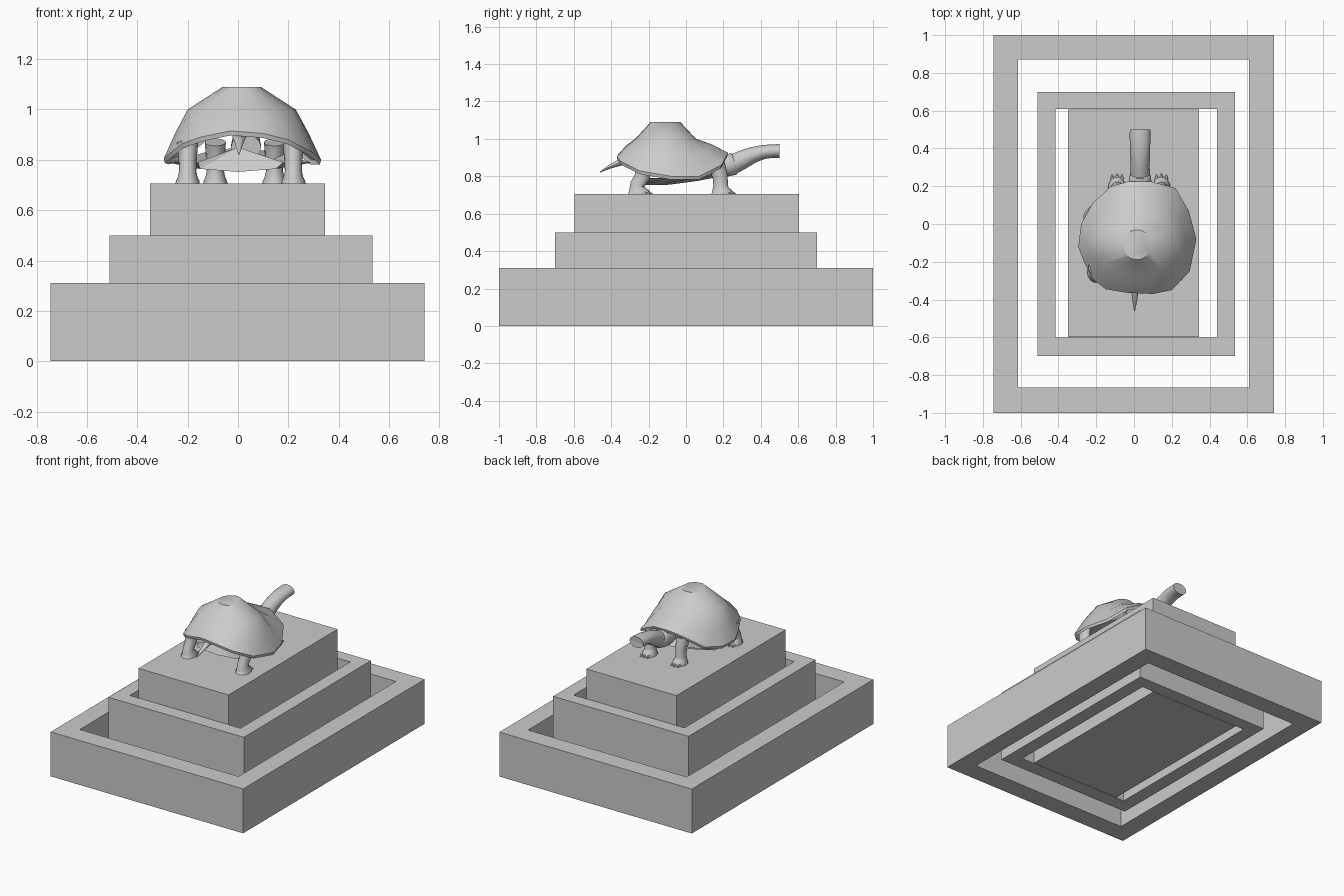
import bpy, bmesh, math
from mathutils import Vector

if "Cube" in bpy.data.objects:
    bpy.data.objects.remove(bpy.data.objects["Cube"])


def loft(name, rings, caps=(True, True), cyclic=False, smooth=None):
    """Skin a list of equal-length closed rings."""
    bm = bmesh.new()
    vs = [[bm.verts.new(p) for p in r] for r in rings]
    n = len(rings[0])
    pairs = list(zip(vs, vs[1:])) + ([(vs[-1], vs[0])] if cyclic else [])
    for a, b in pairs:
        for i in range(n):
            j = (i + 1) % n
            bm.faces.new((a[i], a[j], b[j], b[i]))
    if not cyclic:
        if caps[0]:
            bm.faces.new(vs[0])
        if caps[1]:
            bm.faces.new(vs[-1])
    return finish(name, bm, smooth)


def finish(name, bm, smooth=None):
    bmesh.ops.recalc_face_normals(bm, faces=bm.faces[:])
    me = bpy.data.meshes.new(name)
    bm.to_mesh(me)
    bm.free()
    ob = bpy.data.objects.new(name, me)
    bpy.context.collection.objects.link(ob)
    if smooth:
        bpy.ops.object.select_all(action='DESELECT')
        ob.select_set(True)
        bpy.context.view_layer.objects.active = ob
        bpy.ops.object.shade_smooth_by_angle(angle=math.radians(smooth))
    return ob


def tube(name, path, n=14):
    """Path entries: x, y, z, radius across x, radius in the y-z plane."""
    rings = []
    for k, (x, y, z, rx, rv) in enumerate(path):
        a, b = path[max(k - 1, 0)], path[min(k + 1, len(path) - 1)]
        t = (Vector(b[:3]) - Vector(a[:3])).normalized()
        u = Vector((1, 0, 0))
        u = (u - t * u.dot(t)).normalized()
        v = t.cross(u)
        c = Vector((x, y, z))
        rings.append([c + u * rx * math.cos(2 * math.pi * i / n)
                      + v * rv * math.sin(2 * math.pi * i / n) for i in range(n)])
    return loft(name, rings, smooth=45)


def rect(x0, x1, y0, y1, z):
    return [(x0, y0, z), (x1, y0, z), (x1, y1, z), (x0, y1, z)]


def frame(name, outer, inner, h):
    loft(name, [rect(*outer, 0), rect(*outer, h), rect(*inner, h), rect(*inner, 0)],
         cyclic=True)


# Nested stepped base: two open frames and a solid centre block
frame("lower_frame", (-.745, .74, -1, 1), (-.615, .61, -.865, .87), .31)
frame("middle_frame", (-.51, .535, -.7, .7), (-.415, .44, -.6, .61), .50)
loft("centre_block", [rect(-.35, .345, -.597, .605, 0), rect(-.35, .345, -.597, .605, .705)])

# Shell: irregular faceted dome rising from an arched rim
rim = [(.33, -.08, .80), (.29, .07, .80), (.22, .19, .86), (.09, .225, .925),
       (-.03, .225, .925), (-.12, .20, .90), (-.22, .11, .82), (-.28, 0, .80),
       (-.295, -.12, .805), (-.265, -.20, .83), (-.22, -.29, .865), (-.15, -.345, .89),
       (-.03, -.365, .915), (.10, -.37, .905), (.20, -.35, .88), (.295, -.25, .83)]
cx, cy = .015, -.11


def dome(rx, ry, z):
    out = []
    for x, y, _ in rim:
        a = math.atan2((y - cy) / .31, (x - cx) / .31)
        out.append((cx + rx * math.cos(a), cy + ry * math.sin(a), z))
    return out


lip = [(cx + (x - cx) * .985, cy + (y - cy) * .985, z - .018) for x, y, z in rim]
upper = dome(.215, .165, 1.0)
waist = [tuple(.5 * (p + q) + e for p, q, e in zip(a, b, (0, 0, .008)))
         for a, b in zip(rim, upper)]
loft("shell", [lip, rim, waist, upper, dome(.075, .08, 1.09)], caps=(False, True), smooth=38)

# Belly plate: keeled plate with bridges up to the shell sides
rows = [(-.23, .15, .752, .79, .17), (-.09, .17, .755, .79, .29),
        (.06, .17, .775, .79, .275), (.19, .12, .80, .83, .14)]
bm = bmesh.new()
grid = []
for y, w, zc, ze, wo in rows:
    grid.append([bm.verts.new(p) for p in ((-wo + .01, y, ze), (-w, y, zc + .012), (0, y, zc),
                                           (w, y, zc + .012), (wo + .01, y, ze))])
for a, b in zip(grid, grid[1:]):
    for i in range(4):
        bm.faces.new((a[i], a[i + 1], b[i + 1], b[i]))
# raised tongues closing the belly front and rear
for row, dy in ((grid[0], .05), (grid[-1], -.04)):
    tip = bm.verts.new((0, row[2].co.y + dy, .85))
    for i in range(4):
        bm.faces.new((row[i], row[i + 1], tip))
finish("belly_plate", bm, 20)

# Neck and head with a collar fold at the shell opening
tube("neck_collar", [(.032, .15, .85, .06, .05), (.032, .22, .858, .06, .06),
                     (.032, .255, .866, .058, .061), (.032, .265, .869, .05, .05)])
tube("neck_head", [(.032, .20, .85, .05, .05), (.032, .26, .868, .052, .054),
                   (.032, .31, .893, .051, .051), (.032, .36, .915, .052, .044),
                   (.032, .42, .931, .054, .038), (.032, .47, .935, .055, .037),
                   (.032, .50, .935, .054, .038), (.032, .495, .935, .042, .028)])

# Tail
tube("tail", [(.005, -.29, .89, .028, .022), (.005, -.35, .875, .02, .018),
              (.004, -.41, .85, .012, .010), (.003, -.46, .822, .002, .002)], 8)


def leg(name, x, top_y, foot_y, top_x):
    m = .5 * (top_y + foot_y)
    tube(name, [(top_x, top_y, .87, .042, .048), (.5 * (x + top_x), m + .01, .80, .036, .042),
                (x, foot_y, .755, .034, .040), (x, foot_y, .732, .039, .045),
                (x, foot_y + .006, .715, .047, .058), (x, foot_y + .006, .703, .048, .060)])


# Legs and toes, two front (+y) and two rear
for side, fx, rx in (("left", -.09, -.2), ("right", .145, .22)):
    leg("front_leg_" + side, fx, .16, .185, fx)
    leg("rear_leg_" + side, rx, -.225, -.26, rx)
    for pair, x, y in (("front", fx, .225), ("rear", rx, -.22)):
        for i in (-1, 0, 1):
            k = x + i * .026
            y1 = y - .006 * abs(i)
            tube(f"{pair}_toe_{side}_{i + 2}", [(k, y1, .714, .010, .010),
                 (k, y1 + .025, .712, .009, .009), (k, y1 + .042, .706, .002, .002)], 6)
